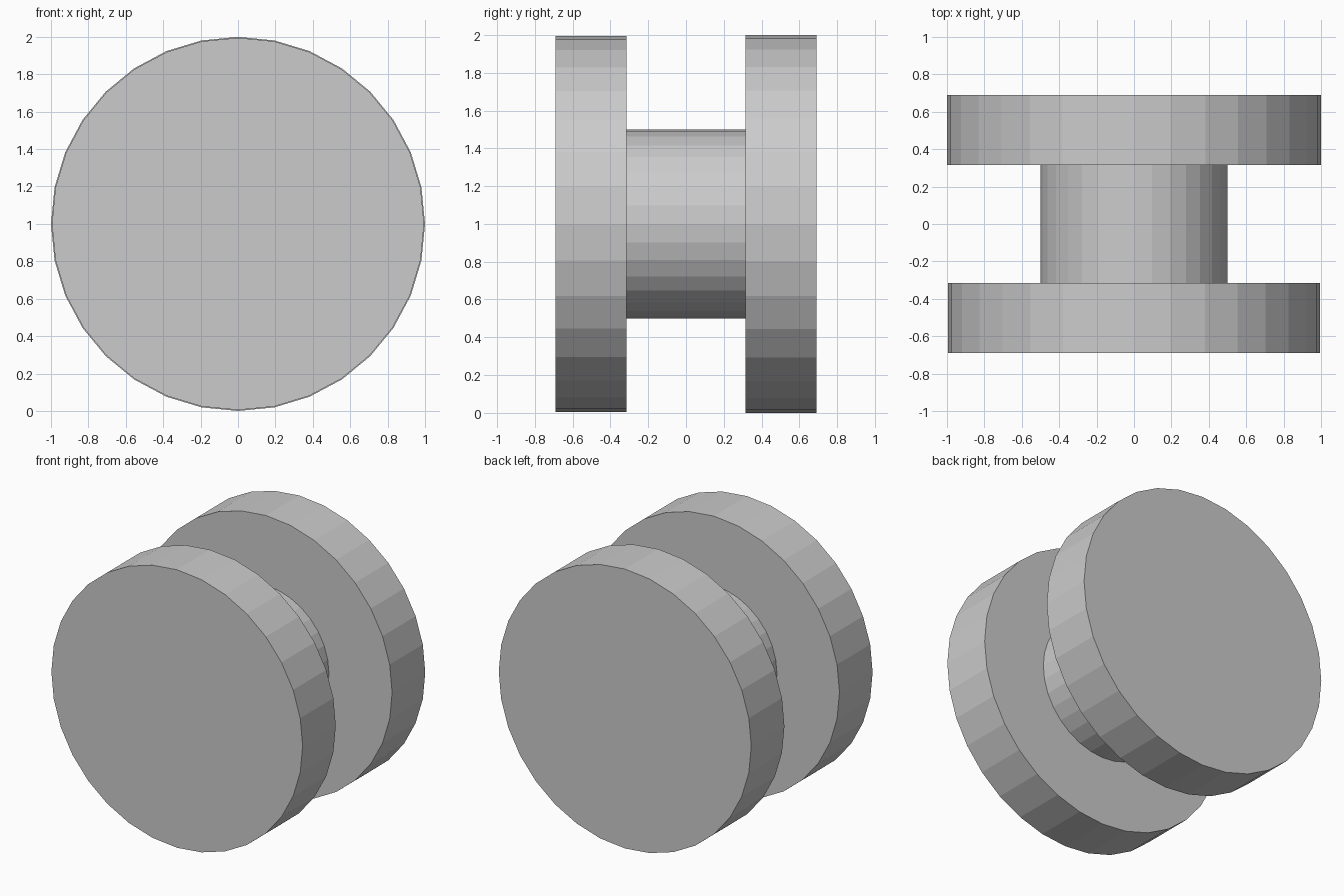
import bpy
import bmesh
import math

if "Cube" in bpy.data.objects:
    bpy.data.objects.remove(bpy.data.objects["Cube"])

SIDES = 32
CENTRE_Z = 1.0

# Half-section of the spool as (radius, y): front flange, hub, back flange
PROFILE = [
    (0.995, -0.69), (0.995, -0.315),
    (0.50, -0.315), (0.50, 0.315),
    (1.00, 0.315), (1.00, 0.69),
]


def lathe(name, profile, sides):
    """Revolve a profile around the y axis and close both ends."""
    bm = bmesh.new()
    rings = []
    for radius, y in profile:
        ring = []
        for i in range(sides):
            a = 2 * math.pi * i / sides
            ring.append(bm.verts.new((radius * math.cos(a), y,
                                      CENTRE_Z + radius * math.sin(a))))
        rings.append(ring)
    for r0, r1 in zip(rings, rings[1:]):
        for i in range(sides):
            j = (i + 1) % sides
            bm.faces.new((r0[i], r0[j], r1[j], r1[i]))
    bm.faces.new(rings[0])
    bm.faces.new(rings[-1])
    bmesh.ops.recalc_face_normals(bm, faces=bm.faces)
    mesh = bpy.data.meshes.new(name)
    bm.to_mesh(mesh)
    bm.free()
    obj = bpy.data.objects.new(name, mesh)
    bpy.context.collection.objects.link(obj)
    return obj


# One solid spool: two wide flanges joined by a narrow hub
lathe("spool", PROFILE, SIDES)
